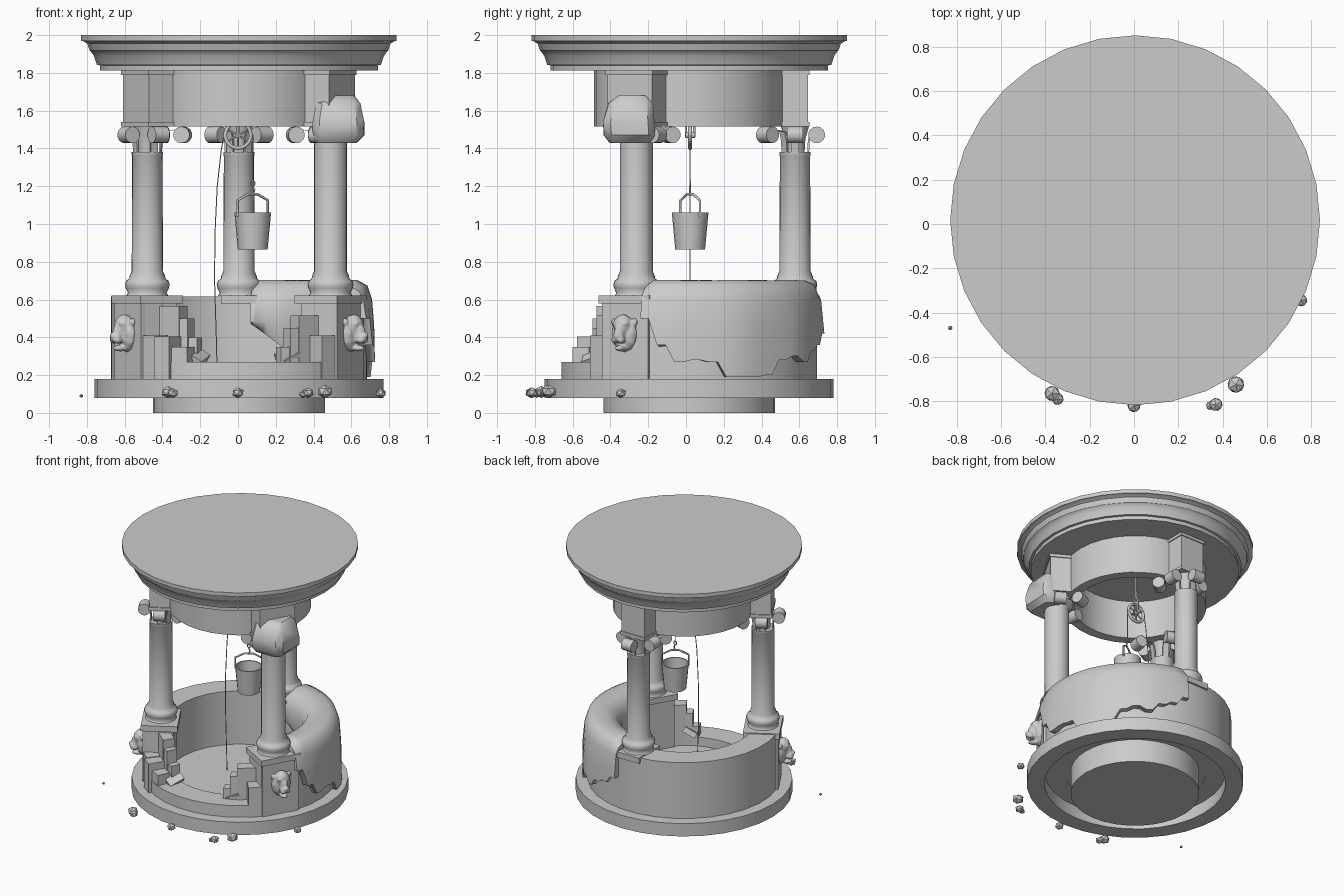
import bpy, bmesh, math, random
from mathutils import Vector, Matrix

if "Cube" in bpy.data.objects:
    bpy.data.objects.remove(bpy.data.objects["Cube"])

random.seed(4)
CX, CY = 0.005, 0.017          # axis of the well
COLS = [(-30, "right"), (210, "left"), (90, "back")]


def finish(bm, name, smooth=True, angle=38):
    bmesh.ops.recalc_face_normals(bm, faces=bm.faces)
    me = bpy.data.meshes.new(name)
    bm.to_mesh(me)
    bm.free()
    ob = bpy.data.objects.new(name, me)
    bpy.context.collection.objects.link(ob)
    if smooth:
        bpy.context.view_layer.objects.active = ob
        ob.select_set(True)
        bpy.ops.object.shade_smooth_by_angle(angle=math.radians(angle))
        ob.select_set(False)
    return ob


def lathe(name, prof, c=(CX, CY), n=32, a0=0, a1=360, angle=38):
    """Sweep a closed (r, z) loop round an axis; prof may depend on the angle."""
    bm = bmesh.new()
    full = a1 - a0 >= 360
    rings = []
    for i in range(n if full else n + 1):
        p = prof(i / n) if callable(prof) else prof
        t = math.radians(a0 + (a1 - a0) * i / n)
        rings.append([bm.verts.new((c[0] + r * math.cos(t), c[1] + r * math.sin(t), z)) for r, z in p])
    m = len(rings[0])
    for i in range(n):
        A, B = rings[i], rings[(i + 1) % len(rings)]
        for j in range(m):
            k = (j + 1) % m
            bm.faces.new((A[j], B[j], B[k], A[k]))
    if not full:
        bm.faces.new(rings[0])
        bm.faces.new(rings[-1][::-1])
    bmesh.ops.remove_doubles(bm, verts=bm.verts, dist=1e-5)
    return finish(bm, name, angle=angle)


def solid(name, prof, **kw):
    """Lathe an outline that closes on its axis."""
    return lathe(name, [(0, prof[0][1])] + prof + [(0, prof[-1][1])], **kw)


def arc(name, r0, r1, a0, a1, z0, z1):
    n = max(1, round((a1 - a0) / 11.25))
    return lathe(name, [(r0, z0), (r1, z0), (r1, z1), (r0, z1)], n=n, a0=a0, a1=a1)


def radial(deg, r, t=0, z=0):
    a = math.radians(deg)
    return Vector((CX + r * math.cos(a) - t * math.sin(a), CY + r * math.sin(a) + t * math.cos(a), z))


def radial_box(name, deg, r0, r1, w, z0, z1):
    bm = bmesh.new()
    bmesh.ops.create_cube(bm, size=1)
    m = Matrix.Translation(radial(deg, (r0 + r1) / 2, 0, (z0 + z1) / 2)) @ Matrix.Rotation(math.radians(deg), 4, 'Z')
    bm.transform(m @ Matrix.Diagonal((r1 - r0, 2 * w, z1 - z0, 1)))
    return finish(bm, name, False)


def tube(name, pts, rad, cyclic=False):
    cu = bpy.data.curves.new(name, 'CURVE')
    cu.dimensions = '3D'
    cu.bevel_depth, cu.bevel_resolution = rad, 1
    sp = cu.splines.new('POLY')
    sp.points.add(len(pts) - 1)
    for q, p in zip(sp.points, pts):
        q.co = (*p, 1)
    sp.use_cyclic_u = cyclic
    cu.use_fill_caps = True
    ob = bpy.data.objects.new(name, cu)
    bpy.context.collection.objects.link(ob)
    return ob


def cyl(bm, r, depth, mat, n=12):
    bmesh.ops.create_cone(bm, cap_ends=True, segments=n, radius1=r, radius2=r, depth=depth, matrix=mat)


# Base: shaft, hollow step, floor
solid("well_shaft", [(0.455, 0), (0.455, 0.177), (0.51, 0.177), (0.51, 0.2)])
arc("base_step", 0.64, 0.765, 0, 360, 0.08, 0.18)

# Wall: intact back, low broken front, stepped broken ends
arc("wall", 0.5, 0.68, -42, 222, 0.175, 0.615)
arc("low_wall", 0.5, 0.68, 222, 318, 0.175, 0.27)
steps = [(0.5, 0.585, 0, 15, 0.565), (0.5, 0.58, 15, 20, 0.5), (0.5, 0.57, 20, 25, 0.4),
         (0.585, 0.685, 0, 8, 0.41), (0.58, 0.7, 8, 16, 0.405), (0.58, 0.675, 16, 24, 0.35)]
for r0, r1, a0, a1, z in steps:
    arc("broken_wall_left", r0, r1, 222 + a0, 222 + a1, 0.18, z)
    if r0 == 0.5 or a0 < 8:
        arc("broken_wall_right", r0, r1, 318 - a1, 318 - a0, 0.18, z - 0.05 * (r0 == 0.5))
for deg, r, tilt in ((300, 0.52, 0.5), (246, 0.55, -0.6)):
    slab = radial_box("fallen_slab", 0, -0.06, 0.06, 0.05, -0.02, 0.02)
    slab.data.transform(Matrix.Translation((-CX, -CY, 0)))
    slab.location = radial(deg, r, 0, 0.3)
    slab.rotation_euler = (tilt, 0.3, math.radians(deg))

# Columns, pedestals, capitals, blocks
shaft = [(0.112, 0.62), (0.102, 0.635), (0.114, 0.66), (0.118, 0.68), (0.112, 0.7), (0.096, 0.71),
         (0.094, 0.725), (0.083, 0.75), (0.08, 1.36), (0.083, 1.365), (0.083, 1.38)]
for deg, side in COLS:
    c = radial(deg, 0.56)
    back = side == "back"
    if not back:
        radial_box(side + "_pedestal", deg, 0.46, 0.68, 0.14, 0.178, 0.58)
    radial_box(side + "_pedestal_cap", deg, 0.43, 0.69, 0.095 if back else 0.155, 0.578, 0.622)
    prof = [(r + 0.004, z) for r, z in shaft[:8]] + [(0.087, 1.45)] if side == "right" else shaft
    solid(side + "_column", prof, c=(c.x, c.y), n=24, angle=60)
    solid(side + "_capital_core", [(0.05, 1.37), (0.055, 1.45), (0.075, 1.52)], c=(c.x, c.y), n=12)
    w = 0.1 if back else 0.137
    radial_box(side + "_block", deg, 0.47, 0.63, w, 1.53, 1.82)
    radial_box(side + "_block_foot", deg, 0.47, 0.637, w + 0.007, 1.515, 1.54)
    radial_box(side + "_block_head", deg, 0.47, 0.637, w + 0.007, 1.79, 1.815)
    # scroll rolls on curved stems
    bm = bmesh.new()
    for off, d in ((0, 0.115), (90, 0.12), (-90, 0.12), (140, 0.19), (-140, 0.19)):
        a = math.radians(deg + off)
        u = Vector((math.cos(a), math.sin(a), 0))
        p = c + u * d + Vector((0, 0, 1.472))
        cyl(bm, 0.044, 0.085, Matrix.Translation(p) @ Matrix.Rotation(a, 4, 'Z') @ Matrix.Rotation(math.pi / 2, 4, 'X'), 14)
        v = Vector((-u.y, u.x, 0)) * 0.022
        path = [(0.065, 1.38), (0.068, 1.44), (0.08, 1.49), (d, 1.505)]
        rows = [[bm.verts.new(c + u * (r + h) + v * s + Vector((0, 0, z)))
                 for h, s in ((0, -1), (0, 1), (0.01, 1), (0.01, -1))] for r, z in path]
        for A, B in zip(rows, rows[1:]):
            for k in range(4):
                bm.faces.new((A[k], A[(k + 1) % 4], B[(k + 1) % 4], B[k]))
    finish(bm, side + "_capital_scrolls")

# Entablature ring and cornice
arc("entablature_ring", 0.43, 0.503, 0, 360, 1.515, 1.82)
solid("cornice", [(0.735, 1.812), (0.735, 1.84), (0.752, 1.842), (0.768, 1.89), (0.785, 1.915), (0.79, 1.918),
                  (0.803, 1.955), (0.825, 1.968), (0.835, 1.97), (0.835, 2.0)])

# Overgrowth draped over the right wall, ragged lower edge
RAG = [0.5, 0.36, 0.27, 0.28, 0.27, 0.19, 0.19, 0.19, 0.2, 0.28, 0.3, 0.27, 0.33, 0.36, 0.42]


def drape(f):
    zb = RAG[min(int(f * 14.99), 14)]
    w = 0.005 * math.sin(f * 19)
    e = -0.03 if f in (0, 1) else 0
    k = 0.27 + 0.2 * max(0, f - 0.65) / 0.35
    return [(0.69, zb), (0.722 + w, zb), (0.718 + w, max(zb + .02, 0.46)), (0.705, 0.6), (0.68, 0.675 + e),
            (0.63, 0.702 + e + w / 2), (0.55, 0.702 + e - w / 2), (0.48, 0.675 + e), (0.44, 0.6),
            (0.43 + w, 0.48), (0.46, k), (0.53, k)]


lathe("overgrowth_wall", drape, n=28, a0=-21, a1=82, angle=50)

# Overgrowth clump hiding the right capital: rounded square rings
bm = bmesh.new()
for z, h, dx, dy in ((1.43, 0.11, -0.01, 0), (1.47, 0.137, 0, 0), (1.54, 0.137, 0, -0.003), (1.64, 0.118, 0.002, 0.005),
                     (1.68, 0.075, 0.01, 0.015)):
    for i in range(8):
        sx, sy = (1 if i & 1 else -1), (1 if i & 2 else -1)
        fx, fy = (1, 0.72) if i & 4 else (0.72, 1)
        q = h * random.uniform(0.97, 1.02)
        bm.verts.new((0.53 + dx + q * fx * sx, -0.298 + dy + q * fy * sy, z))
bmesh.ops.convex_hull(bm, input=bm.verts)
finish(bm, "overgrowth_clump")

# Lion head spouts: (out, side, up) centre and radii, fused by remeshing
BLOBS = [((0, 0, 0.0), (0.045, 0.075, 0.1)), ((0.018, 0, 0.045), (0.05, 0.052, 0.058)),
         ((0.045, 0, 0.005), (0.04, 0.03, 0.055)), ((0.066, 0, -0.02), (0.034, 0.034, 0.027)),
         ((0.09, 0, -0.008), (0.014, 0.017, 0.012)), ((0.04, 0, -0.078), (0.043, 0.026, 0.017))]
for s in (-1, 1):
    BLOBS += [((0.0, s * 0.06, 0.06), (0.018, 0.018, 0.022)), ((0.066, s * 0.018, -0.034), (0.028, 0.02, 0.02)),
              ((0.045, s * 0.026, 0.052), (0.018, 0.02, 0.012))]
for deg, side in COLS[:2]:
    bm = bmesh.new()
    m = Matrix.Translation(radial(deg, 0.685, 0, 0.42)) @ Matrix.Rotation(math.radians(deg), 4, 'Z')
    for p, s in BLOBS:
        bmesh.ops.create_icosphere(bm, subdivisions=2, radius=1,
                                   matrix=m @ Matrix.Translation(p) @ Matrix.Diagonal((*s, 1)))
    head = finish(bm, side + "_lion_head", False)
    rm = head.modifiers.new("fuse", 'REMESH')
    rm.mode, rm.voxel_size, rm.use_smooth_shade = 'VOXEL', 0.006, True
    sm = head.modifiers.new("soften", 'SMOOTH')
    sm.iterations = 3

# Bucket, handle, hook
BX, BY = 0.078, 0.022
solid("bucket", [(0.079, 0.865), (0.097, 1.06), (0.088, 1.06), (0.072, 0.88)], c=(BX, BY), n=20)
hd = [(-0.095, 1.04), (-0.095, 1.125), (-0.03, 1.158), (0.03, 1.158), (0.095, 1.125), (0.095, 1.04)]
t = math.radians(33)
tube("bucket_handle", [(BX + x * math.cos(t), BY + x * math.sin(t), z) for x, z in hd], 0.007)
tube("hook_ring", [(BX + 0.012 * math.cos(i * .785), BY, 1.215 + 0.014 * math.sin(i * .785)) for i in range(8)], 0.004, True)
tube("hook", [(BX, BY, 1.2), (BX + 0.01, BY, 1.18), (BX, BY, 1.155)], 0.005)

# Pulley with spokes, hanger and rope
bm = bmesh.new()
for i in range(3):
    cyl(bm, 0.007, 0.14, Matrix.Translation((0, BY, 1.47)) @ Matrix.Rotation(i * math.pi / 3, 4, 'Y'), 6)
cyl(bm, 0.016, 0.05, Matrix.Translation((0, BY, 1.47)) @ Matrix.Rotation(math.pi / 2, 4, 'X'))
finish(bm, "pulley_spokes")
tube("pulley_rim", [(0.068 * math.cos(i * math.pi / 10), BY, 1.47 + 0.068 * math.sin(i * math.pi / 10)) for i in range(20)], 0.011, True)
for s in (-1, 1):
    tube("pulley_hanger", [(0, BY + s * 0.022, 1.46), (0, BY + s * 0.022, 1.57), (0, BY, 1.6), (0, BY, 1.82)], 0.007)
tube("bucket_rope", [(BX, BY, 1.22), (BX, BY, 1.47)], 0.003)
tube("loose_rope", [(-0.075, BY, 1.47), (-0.09, BY, 1.38), (-0.11, BY, 1.2), (-0.122, BY, 0.95), (-0.124, BY, 0.7),
                    (-0.115, BY, 0.4), (-0.11, BY, 0.2)], 0.003)

# Loose stones in front
for x, y, r in ((-0.83, -0.47, 0.011), (-0.37, -0.765, 0.038), (-0.345, -0.79, 0.03), (0, -0.82, 0.033),
                (0.345, -0.82, 0.022), (0.37, -0.815, 0.033), (0.46, -0.725, 0.042), (0.755, -0.345, 0.03)):
    bm = bmesh.new()
    bmesh.ops.create_icosphere(bm, subdivisions=1, radius=r)
    bm.transform(Matrix.Translation((x, y, 0.082 + r * 0.75)) @ Matrix.Diagonal((1, 1, 0.85, 1)) @ Matrix.Rotation(random.random() * 6, 4, 'Z'))
    finish(bm, "stone", False)
